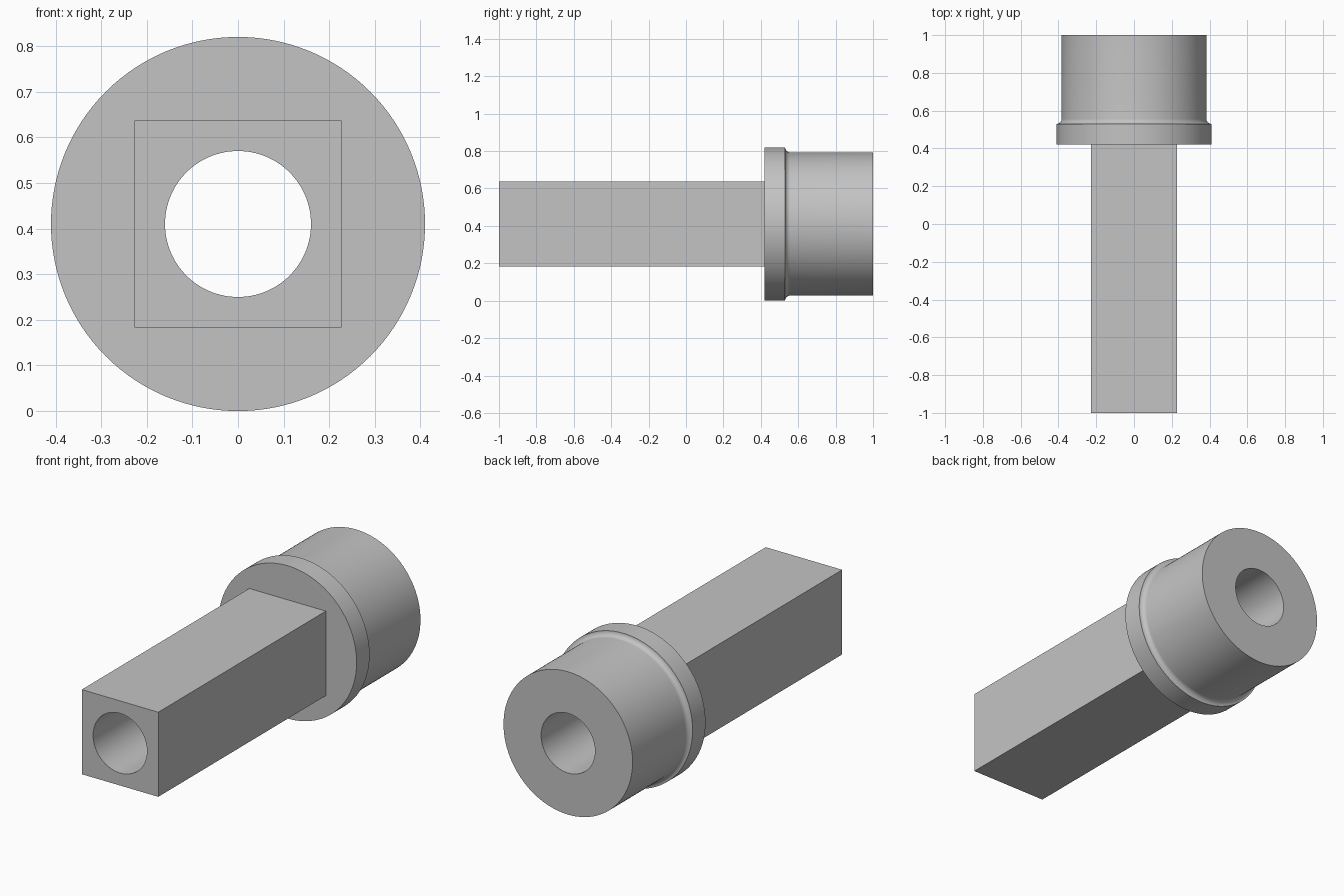
import bpy
import bmesh
from math import cos, sin, pi, radians

SIDES = 128          # multiple of 8, so the square corners fall on points
CENTRE_Z = 0.41
BORE = 0.16
SHANK = 0.227        # half width of the square shank
FLANGE = 0.41
BODY = 0.383

if "Cube" in bpy.data.objects:
    bpy.data.objects.remove(bpy.data.objects["Cube"], do_unlink=True)

grey = bpy.data.materials.new("steel grey")
grey.use_nodes = True
colour = (0.55, 0.55, 0.55, 1)
grey.diffuse_color = colour
grey.node_tree.nodes["Principled BSDF"].inputs["Base Color"].default_value = colour


def ring(bm, y, size, square=False):
    """One cross-section, round or square, as a ring of points."""
    points = []
    for i in range(SIDES):
        a = 2 * pi * i / SIDES
        r = size / max(abs(cos(a)), abs(sin(a))) if square else size
        points.append(bm.verts.new((r * cos(a), y, CENTRE_Z + r * sin(a))))
    return points


# Concave fillet from the flange down to the round body
fillet = FLANGE - BODY
curve = []
for step in range(9):
    t = step / 8 * pi / 2
    curve.append((0.53 + fillet * (1 - cos(t)), FLANGE - fillet * sin(t), False))

# Sections along the outside, then back through the bore
sections = [(-1, BORE, False), (-1, SHANK, True), (0.42, SHANK, True),
            (0.42, FLANGE, False), *curve, (1, BODY, False), (1, BORE, False)]

bm = bmesh.new()
rings = [ring(bm, *s) for s in sections]
for k, first in enumerate(rings):
    second = rings[(k + 1) % len(rings)]
    for i in range(SIDES):
        j = (i + 1) % SIDES
        bm.faces.new((first[i], first[j], second[j], second[i]))
bmesh.ops.recalc_face_normals(bm, faces=bm.faces)

mesh = bpy.data.meshes.new("flanged_sleeve")
bm.to_mesh(mesh)
bm.free()
mesh.materials.append(grey)
sleeve = bpy.data.objects.new("flanged_sleeve_with_square_shank", mesh)
bpy.context.collection.objects.link(sleeve)

# Smooth round walls, sharp rims and shank edges
bpy.ops.object.select_all(action="DESELECT")
sleeve.select_set(True)
bpy.context.view_layer.objects.active = sleeve
bpy.ops.object.shade_smooth_by_angle(angle=radians(30))
